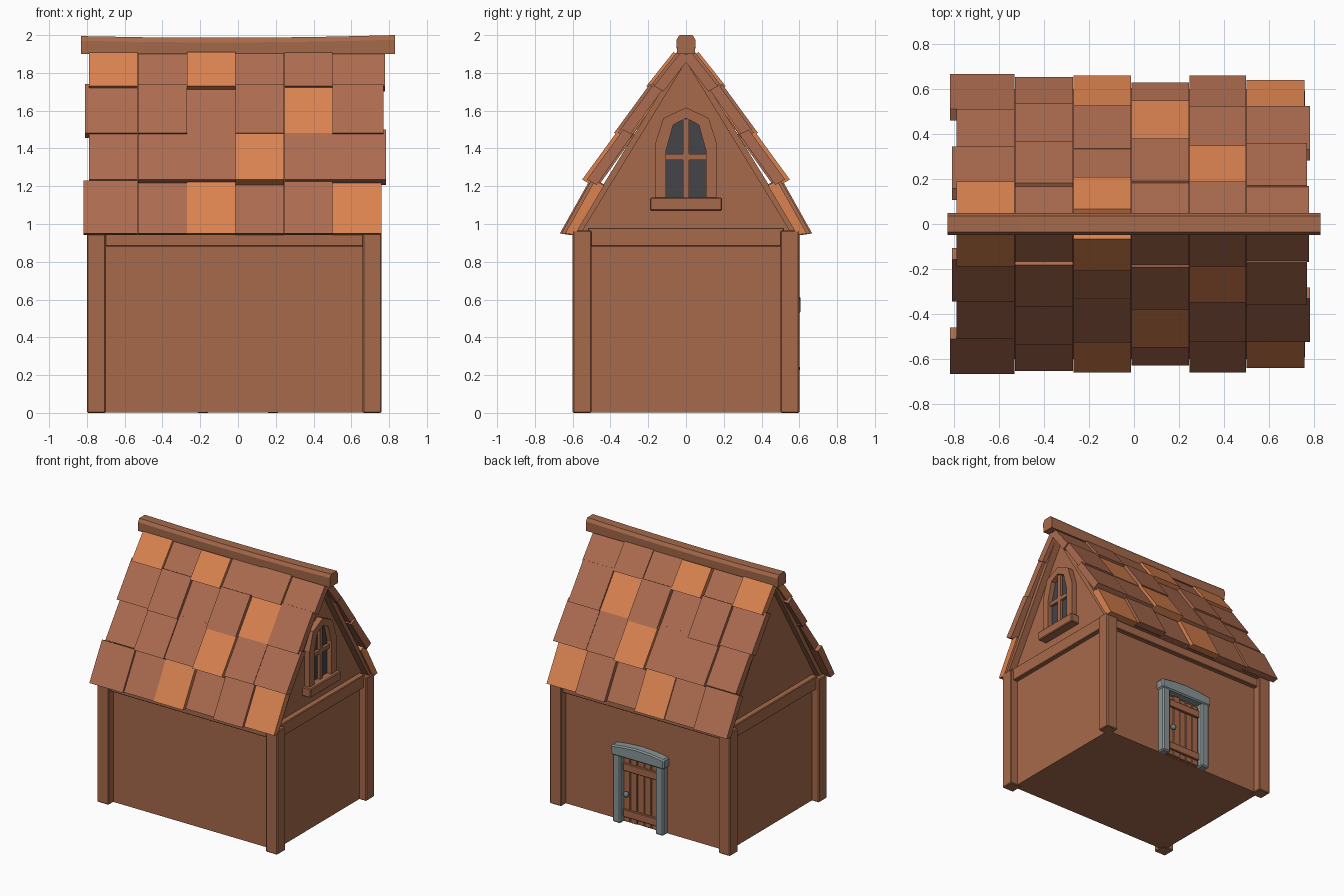
import bpy, bmesh, math, random
from mathutils import Vector

if "Cube" in bpy.data.objects:
    bpy.data.objects.remove(bpy.data.objects["Cube"])
random.seed(4)

def mat(name, *rgb):
    m = bpy.data.materials.new(name)
    m.diffuse_color = (*rgb, 1)
    m.use_nodes = True
    m.node_tree.nodes["Principled BSDF"].inputs["Base Color"].default_value = m.diffuse_color
    return m

WOOD = mat("brown_wood", .38, .142, .07)
TILE = mat("roof_tile", .42, .150, .080)
ORANGE = mat("orange_tile", .70, .225, .080)
STONE = mat("grey_stone", .25, .30, .31)
GLASS = mat("dark_glass", .058, .058, .068)
METAL = mat("knob_metal", .17, .19, .20)

def finish(name, bm, m, bevel=0):
    bmesh.ops.recalc_face_normals(bm, faces=bm.faces)
    me = bpy.data.meshes.new(name)
    bm.to_mesh(me)
    bm.free()
    me.materials.append(m)
    ob = bpy.data.objects.new(name, me)
    bpy.context.collection.objects.link(ob)
    if bevel:
        b = ob.modifiers.new("bevel", "BEVEL")
        b.width, b.segments = bevel, 1
    return ob

def box(name, x, y, z, m=WOOD, bevel=0):
    bm = bmesh.new()
    bmesh.ops.create_cube(bm, size=1)
    for v in bm.verts:
        v.co = [lo + (c + .5) * (hi - lo) for c, (lo, hi) in zip(v.co, (x, y, z))]
    return finish(name, bm, m, bevel)

def prism(name, pts, x0, x1, m=WOOD, bevel=0):
    """Extrude a (y, z) outline along x."""
    bm = bmesh.new()
    f = bm.faces.new([bm.verts.new((x0, y, z)) for y, z in pts])
    r = bmesh.ops.extrude_face_region(bm, geom=[f])
    for v in r["geom"]:
        if isinstance(v, bmesh.types.BMVert):
            v.co.x = x1
    return finish(name, bm, m, bevel)

# Walls and gables
box("walls", (-.74, .70), (-.54, .54), (.003, .96))
prism("gable_walls", [(-.575, .95), (.575, .95), (0, 1.89)], -.73, .69)

# Corner posts and top beams
for i, x in enumerate((-.80, .66)):
    for j, y in enumerate((-.6, .5)):
        box(f"corner_post_{i}{j}", (x, x + .10), (y, y + .10), (0, .965), bevel=.006)
for s, n in ((-1, "front"), (1, "back")):
    box(n + "_beam", (-.72, .68), sorted((s * .50, s * .575)), (.88, .96), bevel=.005)
box("right_beam", (.62, .735), (-.52, .52), (.88, .98), bevel=.005)
box("left_beam", (-.775, -.66), (-.52, .52), (.88, .98), bevel=.005)

# Roof boards under the tiles
prism("roof_boards", [(-.60, .945), (0, 1.92), (.60, .945), (.56, .945),
                      (0, 1.86), (-.56, .945)], -.77, .745)

# Tiles: each row has lower and upper edge (y, z), x range, orange columns, y shifts
rows = [
    ((.652, .95), (.495, 1.23), (-.82, .76), (2, 5), (.016, .002, .008, -.022, .008, -.012)),
    ((.528, 1.235), (.335, 1.50), (-.79, .785), (3,), (-.016, .007, 0, .022, -.003, -.003)),
    ((.358, 1.483), (.170, 1.74), (-.81, .77), (4,), (-.013, .012, -.013, .022, -.008, .002)),
    ((.188, 1.73), (.045, 1.91), (-.79, .78), (0, 2), (.002, -.018, .022, -.003, .002, -.018)),
]
cuts = (-.53, -.27, -.013, .245, .50)
for s, side in ((-1, "front"), (1, "back")):
    for r, ((yb, zb), (yt, zt), (xa, xb), orange, shift) in enumerate(rows):
        xs = (xa, *cuts, xb)
        for c in range(6):
            d = shift[c]
            pts = [(yb + d, zb), (yt + d, zt), (yt + d - .05, zt - .025),
                   (yb + d - .052, zb - (.008 if r == 0 else .028))]
            prism(f"{side}_tile_{r}_{c}", [(s * y, z) for y, z in pts],
                  xs[c] + .001, xs[c + 1] - .001, ORANGE if c in orange else TILE)

# Ridge beam, sagging slightly in the middle
bm = bmesh.new()
outline = [(-.048, 1.9), (.048, 1.9), (.05, 1.975), (.035, 2), (-.035, 2), (-.05, 1.975)]
rings = []
for x in (-.83, -.5, -.17, .2, .5, .83):
    sag = .014 * (1 - ((x + .1) / .93) ** 2)
    rings.append([bm.verts.new((x, y, z - (max(sag, 0) if z > 1.95 else 0))) for y, z in outline])
for a, b in zip(rings, rings[1:]):
    for k in range(6):
        bm.faces.new((a[k], a[(k + 1) % 6], b[(k + 1) % 6], b[k]))
bm.faces.new(rings[0])
bm.faces.new(rings[-1])
finish("ridge_beam", bm, WOOD)

# Arched window in the right gable
outer = [(-.165, 1.12), (-.165, 1.42), (-.12, 1.56), (0, 1.617), (.12, 1.56), (.165, 1.42), (.165, 1.12)]
inner = [(-.105, 1.12), (-.105, 1.39), (-.068, 1.525), (0, 1.56), (.068, 1.525), (.105, 1.39), (.105, 1.12)]
prism("window_glass", inner, .68, .697, GLASS)
prism("window_frame", outer + inner[::-1], .68, .735)
box("window_bar_vertical", (.69, .72), (-.015, .015), (1.12, 1.555))
box("window_bar_horizontal", (.69, .718), (-.105, .105), (1.34, 1.37))
box("window_sill", (.68, .76), (-.19, .19), (1.07, 1.14), bevel=.006)

# Stone door frame on the back wall
for s, n in ((-1, "right"), (1, "left")):
    box(f"door_jamb_{n}", sorted((s * .15, s * .22)), (.53, .598), (0, .54), STONE, .01)
lintel = bmesh.new()
tops = [(-.23, .60), (-.12, .615), (0, .622), (.12, .615), (.23, .60)]
f = lintel.faces.new([lintel.verts.new((x, .53, z)) for x, z in
                      [(-.23, .525), (.23, .525)] + tops[::-1]])
for v in bmesh.ops.extrude_face_region(lintel, geom=[f])["geom"]:
    if isinstance(v, bmesh.types.BMVert):
        v.co.y = .605
finish("door_lintel", lintel, STONE, .01)

# Planked door with battens and knob
for i in range(5):
    x = -.15 + i * .06
    box(f"door_plank_{i}", (x + .002, x + .058), (.53, .555 + random.uniform(0, .006)),
        (.01, .515 + random.uniform(-.012, .01)), bevel=.003)
for i, z in enumerate((.05, .41)):
    box(f"door_batten_{i}", (-.145, .145), (.54, .574), (z, z + .06), bevel=.004)
bm = bmesh.new()
bmesh.ops.create_uvsphere(bm, u_segments=12, v_segments=8, radius=.022)
bmesh.ops.translate(bm, verts=bm.verts, vec=Vector((.11, .582, .235)))
finish("door_knob", bm, METAL)
